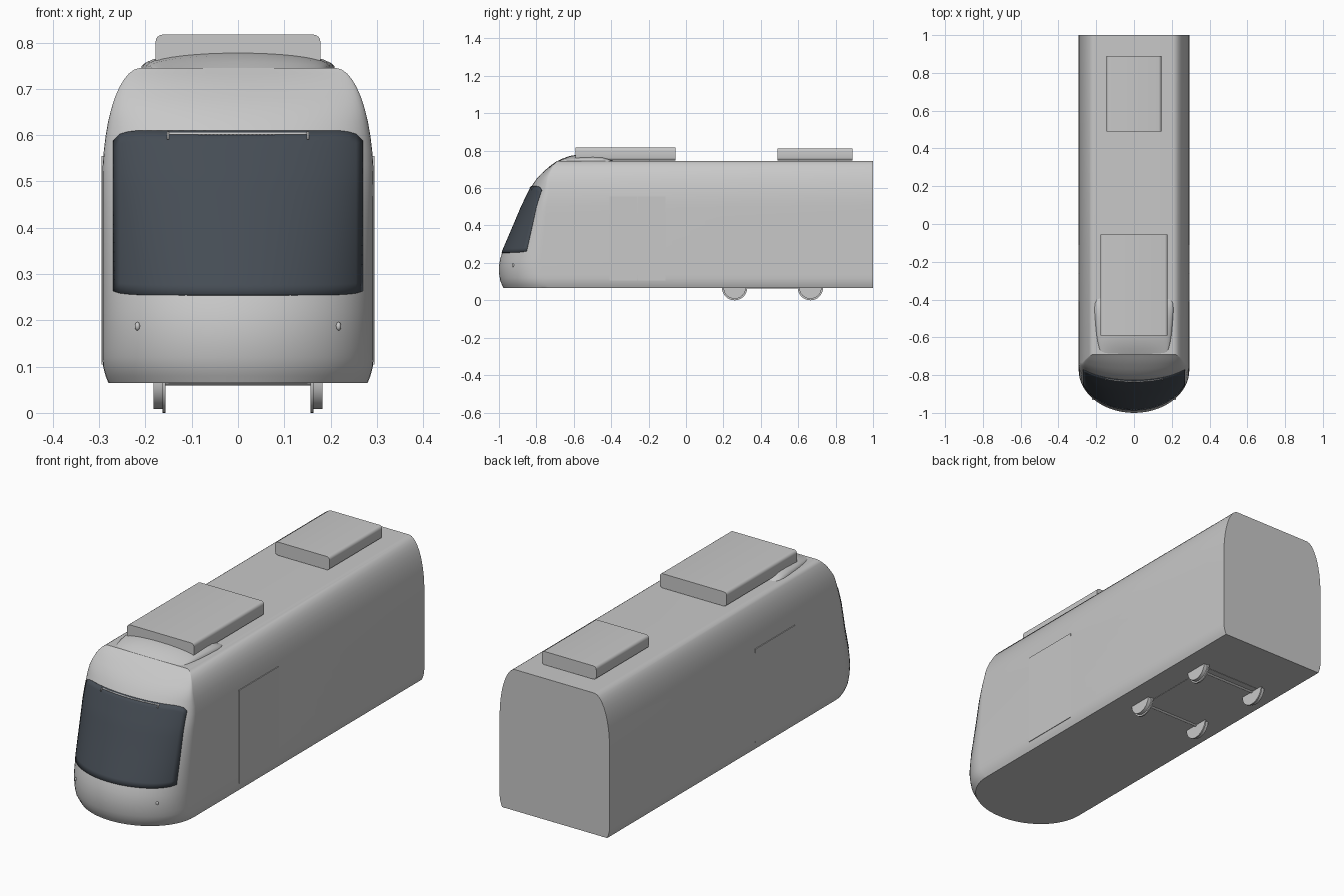
import bpy, bmesh, math
from mathutils import Matrix

cube = bpy.data.objects.get("Cube")
if cube:
    bpy.data.objects.remove(cube)


def material(name, rgb):
    m = bpy.data.materials.new(name)
    m.use_nodes = True
    m.diffuse_color = (*rgb, 1)
    m.node_tree.nodes["Principled BSDF"].inputs["Base Color"].default_value = (*rgb, 1)
    return m


GREY = material("light_grey_paint", (0.58, 0.58, 0.58))
GLASS = material("dark_tinted_glass", (0.06, 0.073, 0.09))


def finish(name, bm, mat, bevel=0, angle=35):
    bmesh.ops.recalc_face_normals(bm, faces=bm.faces)
    mesh = bpy.data.meshes.new(name)
    bm.to_mesh(mesh)
    bm.free()
    mesh.materials.append(mat)
    ob = bpy.data.objects.new(name, mesh)
    bpy.context.collection.objects.link(ob)
    bpy.ops.object.select_all(action='DESELECT')
    ob.select_set(True)
    bpy.context.view_layer.objects.active = ob
    bpy.ops.object.shade_smooth_by_angle(angle=math.radians(angle))
    if bevel:
        mod = ob.modifiers.new("soft_edges", 'BEVEL')
        mod.width, mod.segments = bevel, 2
        mod.limit_method, mod.angle_limit = 'ANGLE', math.radians(65)
    return ob


def loft(name, rings, mat, **kw):
    bm = bmesh.new()
    vs = [[bm.verts.new(p) for p in r] for r in rings]
    n = len(vs[0])
    for a, b in zip(vs, vs[1:]):
        for i in range(n):
            j = (i + 1) % n
            bm.faces.new((a[i], a[j], b[j], b[i]))
    bm.faces.new(vs[0])
    bm.faces.new(vs[-1])
    return finish(name, bm, mat, **kw)


def box(name, x, y, z, mat, round_edges=0):
    bm = bmesh.new()
    bmesh.ops.create_cube(bm, size=1)
    for v in bm.verts:
        v.co = [r[0] if c < 0 else r[1] for c, r in zip(v.co, (x, y, z))]
    if round_edges:
        along = [e for e in bm.edges
                 if abs(e.verts[0].co.y - e.verts[1].co.y) > 0.01]
        bmesh.ops.bevel(bm, geom=along, offset=round_edges, segments=4,
                        profile=0.5, affect='EDGES')
    return finish(name, bm, mat)


def lerp(table, z):
    for (a, fa), (b, fb) in zip(table, table[1:]):
        if z <= b:
            return fa + (fb - fa) * (z - a) / (b - a)
    return table[-1][1]


# Body shape: nose line, depth of nose curvature and half width by height
FLOOR, ROOF = 0.065, 0.745
NOSE = [(.065, -.975), (.1, -.992), (.14, -.999), (.18, -1), (.22, -.994),
        (.26, -.982), (.3, -.965), (.4, -.922), (.5, -.88), (.6, -.832),
        (.65, -.8), (.69, -.76), (.72, -.725), (.745, -.69)]
DEPTH = [(.065, .24), (.25, .22), (.6, .1), (.745, 0)]


def half_width(z):
    if z < 0.12:
        return 0.293 - 0.013 * ((0.12 - z) / 0.055) ** 2
    t = max(0, (z - 0.5) / 0.245)
    return 0.21 + 0.083 * math.sqrt(max(0, 1 - t * t))


def nose_y(x, z):
    s = min(1, abs(x) / half_width(z))
    return lerp(NOSE, z) + lerp(DEPTH, z) * (1 - math.sqrt(1 - s * s))


levels = [FLOOR, .08, .1, .12, .14, .18, .22, .26, .3, .35, .4, .45, .5]
levels += [0.5 + 0.245 * math.sin(math.radians(a)) for a in range(8, 89, 8)] + [ROOF]
rings = []
for z in levels:
    w = half_width(z)
    ring = [(w * math.sin(a), nose_y(w * math.sin(a), z), z)
            for a in (math.pi * (i / 32 - 0.5) for i in range(33))]
    rings.append(ring + [(w, 1, z), (-w, 1, z)])
loft("body_shell", rings, GREY, bevel=0.006)


# Thin plates that follow the nose surface
def nose_plate(name, x0, x1, low, high, lift, mat, nx=36, nz=16):
    bm = bmesh.new()
    grid = []
    for i in range(nx + 1):
        x = x0 + (x1 - x0) * i / nx
        lo, hi = low(x), high(x)
        col = []
        for k in range(nz + 1):
            z = lo + (hi - lo) * k / nz
            col.append(bm.verts.new((x, nose_y(x, z) - lift, z)))
        grid.append(col)
    for a, b in zip(grid, grid[1:]):
        for k in range(nz):
            bm.faces.new((a[k], b[k], b[k + 1], a[k + 1]))
    ob = finish(name, bm, mat)
    mod = ob.modifiers.new("thickness", 'SOLIDIFY')
    mod.thickness, mod.offset = 0.004, -1
    return ob


def corner(x, reach, drop):
    t = max(0, (abs(x) - 0.27 + reach) / reach)
    return drop * (1 - math.sqrt(max(0, 1 - t * t)))


nose_plate("windscreen", -.27, .27, lambda x: .255 + corner(x, .08, .008),
           lambda x: .61 - corner(x, .06, .022), .003, GLASS)
nose_plate("windscreen_top_trim", -.152, .152, lambda x: .602, lambda x: .606,
           .005, GREY, nz=1)

for side, s in (("left", 1), ("right", -1)):
    # Trim ends and lamps
    nose_plate(side + "_trim_end", s * .151 - .002, s * .151 + .002,
               lambda x: .59, lambda x: .606, .005, GREY, 1, 1)
    bm = bmesh.new()
    bmesh.ops.create_uvsphere(bm, u_segments=16, v_segments=10, radius=1)
    bmesh.ops.scale(bm, vec=(.006, .007, .009), verts=bm.verts)
    bmesh.ops.translate(bm, vec=(s * .217, nose_y(.217, .187), .187), verts=bm.verts)
    finish(side + "_lamp", bm, GREY)
    # Door leaves
    for leaf, y in (("front", -.41), ("rear", -.259)):
        box(f"{side}_{leaf}_door_leaf", sorted((s * .285, s * .2945)),
            (y, y + .149), (.105, .555), GREY)

# Roof equipment and its front fairing
box("front_roof_unit", (-.178, .178), (-.59, -.055), (.748, .817), GREY, .015)
box("rear_roof_unit", (-.145, .145), (.49, .89), (.748, .812), GREY, .015)
rings = []
for y, w, h in ((-.69, .17, .002), (-.66, .185, .016), (-.62, .194, .03),
                (-.58, .2, .037), (-.5, .207, .04), (-.45, .21, .037),
                (-.42, .207, .023), (-.39, .195, .002)):
    rings.append([(w * math.cos(a), y, .742 + h * math.sin(a) ** .8)
                  for a in (math.pi * i / 20 for i in range(20))]
                 + [(-w, y, .742)])
loft("roof_fairing", rings, GREY)


# Running gear
def disc(bm, x, y, z, radius, width):
    m = Matrix.Translation((x, y, z)) @ Matrix.Rotation(math.pi / 2, 4, 'Y')
    bmesh.ops.create_cone(bm, cap_ends=True, segments=32, radius1=radius,
                          radius2=radius, depth=width, matrix=m)


for place, y in (("front", .26), ("rear", .665)):
    for side, s in (("left", 1), ("right", -1)):
        bm = bmesh.new()
        disc(bm, s * .172, y, .068, .06, .02)
        disc(bm, s * .16, y, .068, .068, .007)
        finish(f"{place}_{side}_wheel", bm, GREY)
    bm = bmesh.new()
    disc(bm, 0, y, .07, .011, .32)
    finish(place + "_axle", bm, GREY)
box("bogie_frame", (-.15, .15), (.22, .705), (.0635, .07), GREY)
